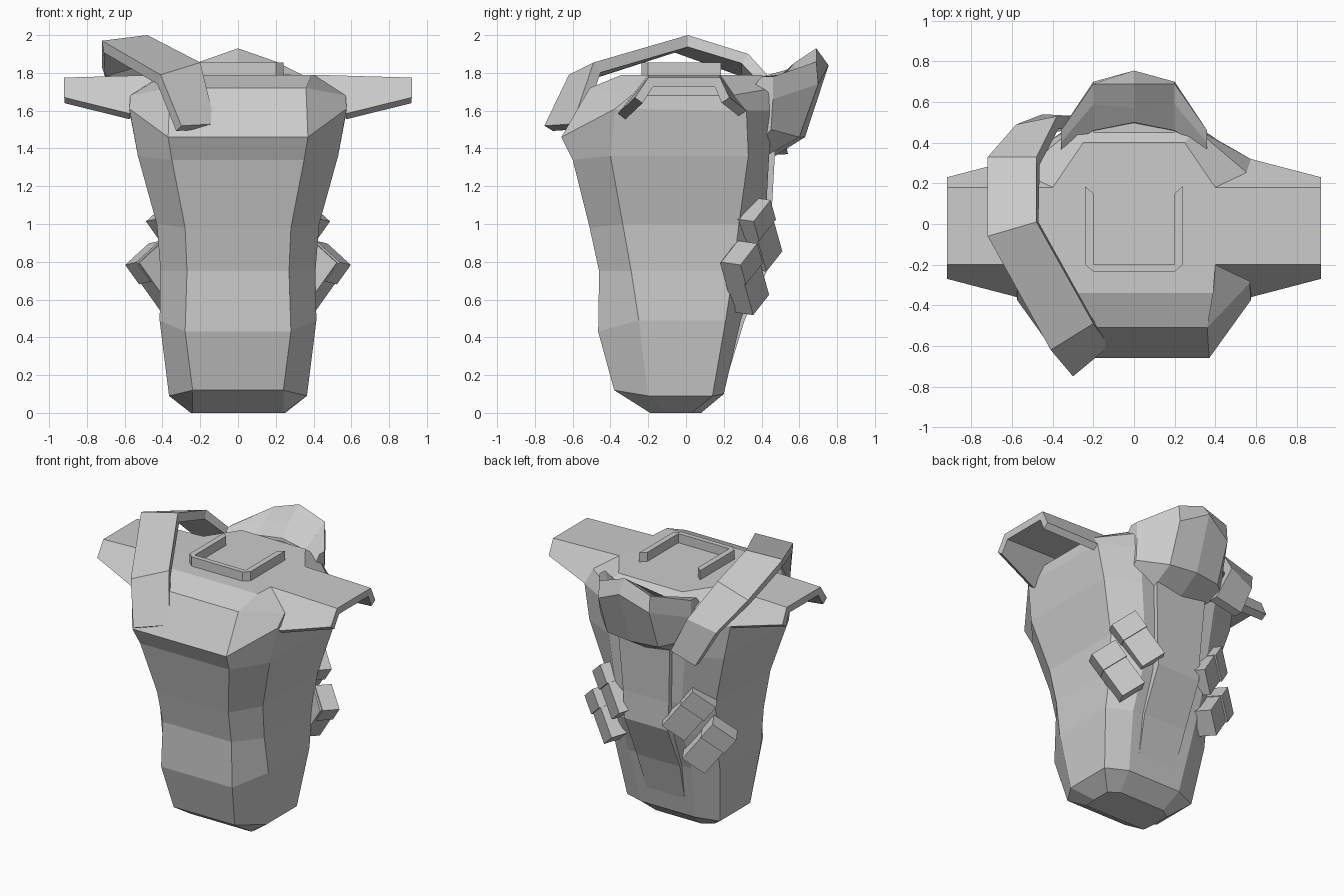
import bpy, bmesh
from mathutils import Vector, Matrix

if "Cube" in bpy.data.objects:
    bpy.data.objects.remove(bpy.data.objects["Cube"])


def finish(name, bm):
    me = bpy.data.meshes.new(name)
    bm.to_mesh(me)
    bm.free()
    ob = bpy.data.objects.new(name, me)
    bpy.context.collection.objects.link(ob)
    return ob


def skin(name, rings, closed=True, cap=True):
    """Bridge successive point rows into a flat-faced surface."""
    bm = bmesh.new()
    rows = [[bm.verts.new(p) for p in r] for r in rings]
    n = len(rows[0])
    for a, b in zip(rows, rows[1:]):
        for i in range(n if closed else n - 1):
            j = (i + 1) % n
            bm.faces.new((a[i], a[j], b[j], b[i]))
    if cap:
        bm.faces.new(rows[0])
        bm.faces.new(rows[-1])
    bmesh.ops.recalc_face_normals(bm, faces=bm.faces)
    return finish(name, bm)


def plate(name, rows, thickness):
    """Open sheet facing upwards, thickened underneath."""
    ob = skin(name, rows, closed=False, cap=False)
    ob.data.update()
    if sum(p.normal.z * p.area for p in ob.data.polygons) < 0:
        ob.data.flip_normals()
    m = ob.modifiers.new("Thickness", 'SOLIDIFY')
    m.thickness = thickness
    m.offset = -1
    m.use_even_offset = True
    return ob


def box(name, centre, axes, size):
    bm = bmesh.new()
    bmesh.ops.create_cube(bm, size=1)
    rot = Matrix(axes).transposed().to_4x4()
    bm.transform(Matrix.Translation(centre) @ rot @ Matrix.Diagonal((*size, 1)))
    bmesh.ops.recalc_face_normals(bm, faces=bm.faces)
    return finish(name, bm)


# Torso: eight-sided sections given as front, side-front, side-back, back (x, y, z)
sections = [
    [(.24, -.19, 0), (.25, -.10, 0), (.25, .03, 0), (.18, .08, 0)],
    [(.24, -.38, .12), (.365, -.20, .09), (.365, .14, .09), (.21, .20, .10)],
    [(.28, -.465, .43), (.415, -.25, .49), (.415, .21, .49), (.25, .29, .49)],
    [(.27, -.46, .75), (.41, -.29, .75), (.41, .25, .75), (.25, .39, .77)],
    [(.28, -.51, .98), (.43, -.335, 1.0), (.43, .28, 1.0), (.26, .42, 1.0)],
    [(.35, -.60, 1.34), (.53, -.40, 1.36), (.53, .33, 1.36), (.30, .44, 1.36)],
    [(.37, -.66, 1.46), (.575, -.375, 1.61), (.575, .32, 1.60), (.33, .46, 1.6)],
    [(.36, -.51, 1.72), (.57, -.29, 1.68), (.57, .24, 1.68), (.30, .47, 1.72)],
    [(.39, -.34, 1.79), (.40, -.20, 1.79), (.40, .18, 1.79), (.25, .40, 1.79)],
]
skin("torso", [s + [(-x, y, z) for x, y, z in reversed(s)] for s in sections])

# Raised panel down the spine
spine = [(.14, .19, .10), (.17, .31, .49), (.17, .45, .80),
         (.18, .45, 1.0), (.20, .47, 1.36), (.20, .50, 1.74)]
skin("spine_panel", [[(-w, y - .1, z), (-w, y, z), (w, y, z), (w, y - .1, z)]
                     for w, y, z in spine])

# Shoulder wings: folded arch plates open underneath
for s, side in ((1, "left"), (-1, "right")):
    plate(side + "_shoulder_plate", [
        [(s * .575, -.36, 1.585), (s * .40, -.20, 1.79),
         (s * .40, .18, 1.79), (s * .575, .32, 1.60)],
        [(s * .92, -.27, 1.67), (s * .92, -.20, 1.775),
         (s * .92, .18, 1.775), (s * .92, .23, 1.67)]], .05)

# Shoulder strap running over one shoulder
plate("shoulder_strap", [
    [(-.30, -.75, 1.52), (-.12, -.60, 1.53)],
    [(-.41, -.62, 1.79), (-.20, -.49, 1.855)],
    [(-.72, -.06, 1.97), (-.48, .01, 2.0)],
    [(-.72, .33, 1.83), (-.48, .33, 1.90)],
    [(-.58, .49, 1.62), (-.38, .53, 1.68)],
    [(-.45, .54, 1.37), (-.25, .53, 1.42)]], .06)

# Folded hood behind the neck, half of its cross-sections mirrored
hood = [
    (0, [(.50, 1.76), (.57, 1.85), (.69, 1.93), (.755, 1.84), (.63, 1.46), (.44, 1.34)]),
    (.20, [(.46, 1.75), (.59, 1.80), (.69, 1.86), (.70, 1.74), (.60, 1.46), (.42, 1.36)]),
    (.36, [(.36, 1.73), (.40, 1.78), (.46, 1.78), (.46, 1.66), (.45, 1.50), (.38, 1.42)]),
]
half = [[(x, y, z) for y, z in sec] for x, sec in hood]
other = [[(-x, y, z) for x, y, z in r] for r in reversed(half[1:])]
skin("folded_hood", other + half)

# Neck bracket: U-shaped rim open to the back
u_path = [(-.24, .185, -.20), (-.24, -.20, -.20), (-.20, -.235, -.20),
          (.20, -.235, .20), (.24, -.20, .20), (.24, .185, .20)]
rim = []
for i, (x, y, ix) in enumerate(u_path):
    iy = .15 if i in (0, 5) else -.20
    rim.append([(x, y, 1.77), (x, y, 1.855), (ix, iy, 1.855), (ix, iy, 1.77)])
skin("neck_bracket", rim)

# Belt pouches: two tilted boxes with flaps on each side of the back
for s, side in ((1, "left"), (-1, "right")):
    normal = Vector((s * .50, .85, -.12)).normalized()
    inward = Vector((0, 0, 1)).cross(normal).normalized() * s
    up = normal.cross(inward).normalized()
    up = up if up.z > 0 else -up
    long = inward * .6 - up * .8
    wide = inward * .8 + up * .6
    for i, (x, y, z) in enumerate(((.40, .31, .71), (.29, .38, .94))):
        c = Vector((s * x, y, z))
        box(f"{side}_pouch_{i + 1}", c, (long, wide, normal), (.33, .18, .12))
        box(f"{side}_pouch_flap_{i + 1}", c - long * .11 + normal * .012,
            (long, wide, normal), (.13, .19, .12))
